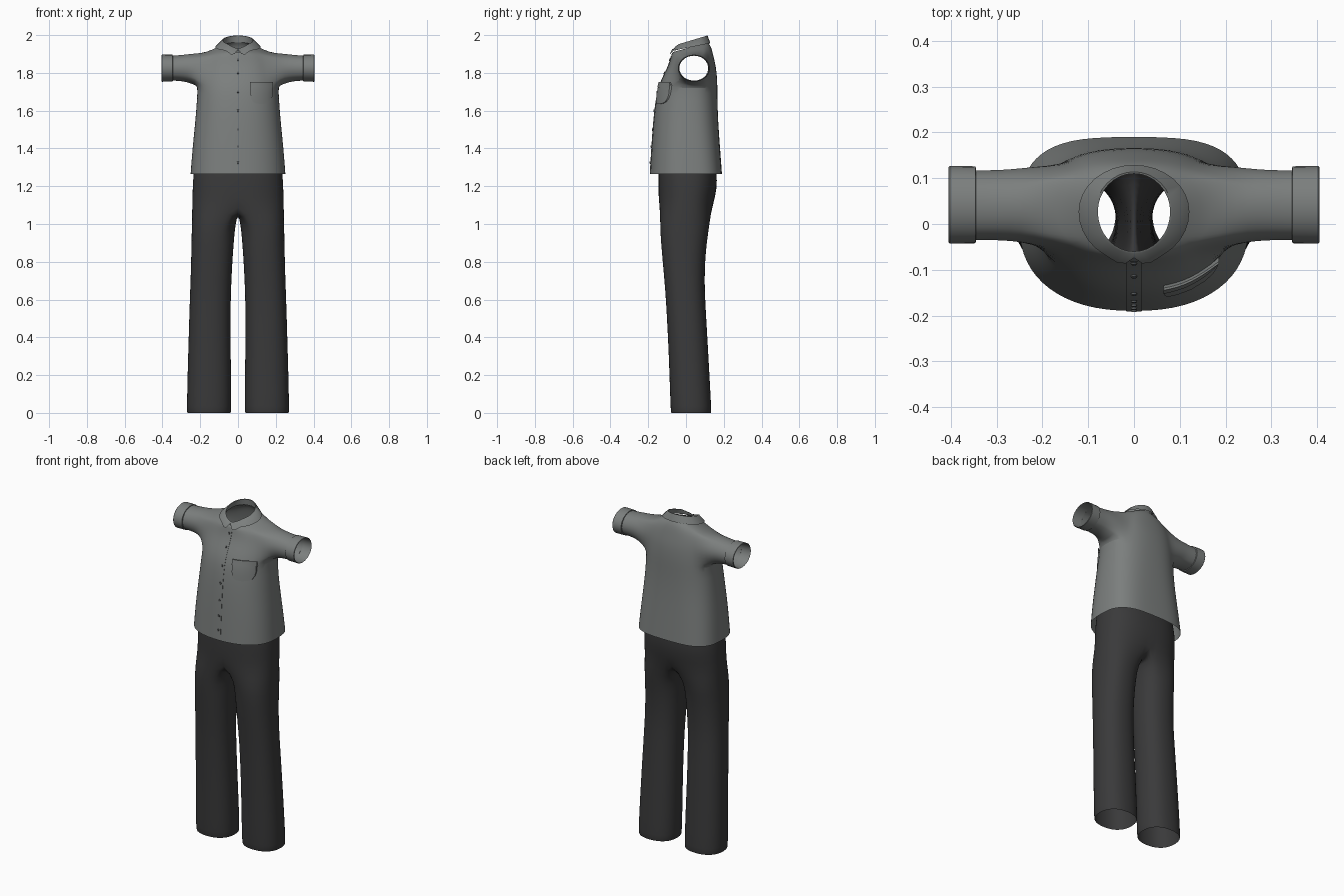
import bpy, bmesh, math
from mathutils import Vector
from mathutils.bvhtree import BVHTree

if "Cube" in bpy.data.objects:
    bpy.data.objects.remove(bpy.data.objects["Cube"])


def material(name, rgb):
    m = bpy.data.materials.new(name)
    m.diffuse_color = (*rgb, 1)
    m.use_nodes = True
    m.node_tree.nodes["Principled BSDF"].inputs["Base Color"].default_value = m.diffuse_color
    return m


GREY = material("shirt grey", (0.20, 0.212, 0.208))
DARK = material("trouser charcoal", (0.042, 0.042, 0.043))
BUTTON = material("button grey", (0.10, 0.105, 0.105))


def finish(bm, name, mat, mirror=False, subsurf=0, angle=40):
    bmesh.ops.recalc_face_normals(bm, faces=bm.faces)
    me = bpy.data.meshes.new(name)
    bm.to_mesh(me)
    bm.free()
    me.materials.append(mat)
    ob = bpy.data.objects.new(name, me)
    bpy.context.collection.objects.link(ob)
    if mirror:
        md = ob.modifiers.new("mirror", 'MIRROR')
        md.use_clip = True
        md.merge_threshold = 0.0005
    if subsurf:
        ob.modifiers.new("smooth", 'SUBSURF').levels = subsurf
        ob.modifiers["smooth"].render_levels = subsurf
    bpy.ops.object.select_all(action='DESELECT')
    ob.select_set(True)
    bpy.context.view_layer.objects.active = ob
    bpy.ops.object.shade_smooth_by_angle(angle=math.radians(angle))
    return ob


def bridge(bm, a, b, closed=False):
    n = len(a)
    for i in range(n if closed else n - 1):
        j = (i + 1) % n
        bm.faces.new((a[i], a[j], b[j], b[i]))


def power(v, n):
    return math.copysign(abs(v) ** (2 / n), v)


def half_ring(bm, z, a, yf, yb, yc, nf, nb, tilt=0, count=17):
    """Half of a rounded outline, from front centre round the side to back centre."""
    out = []
    for i in range(count):
        t = -math.pi / 2 + math.pi * i / (count - 1)
        n = nf if t < 0 else nb
        x = a * power(max(math.cos(t), 0), n) if 0 < i < count - 1 else 0
        y = yc + (yc - yf if t < 0 else yb - yc) * power(math.sin(t), n)
        out.append(bm.verts.new((x, y, z + tilt * (y - yc) / 0.1)))
    return out


# Shirt body: stacked outlines with an armhole that grows into a sleeve
SHIRT = [  # z, half width, front y, back y, mid y, front and back roundness, tilt
    (1.265, .252, -.191, .191, .0, 2.3, 3.2, 0),
    (1.40, .242, -.183, .181, .0, 2.3, 3.0, 0),
    (1.55, .226, -.173, .170, .01, 2.3, 2.7, 0),
    (1.66, .218, -.160, .167, .02, 2.3, 2.5, 0),
    (1.73, .214, -.145, .167, .03, 2.3, 2.4, 0),
    (1.785, .208, -.120, .164, .04, 2.3, 2.3, 0),
    (1.83, .201, -.097, .159, .042, 2.3, 2.3, 0),
    (1.87, .191, -.085, .149, .042, 2.3, 2.3, .005),
    (1.907, .167, -.078, .139, .04, 2.2, 2.2, .012),
    (1.927, .125, -.075, .129, .035, 2.1, 2.1, .02),
    (1.937, .093, -.066, .116, .027, 2, 2, .028)]
bm = bmesh.new()
rings = [half_ring(bm, *r) for r in SHIRT]
C0, C1, R0, R1 = 4, 12, 4, 8        # armhole columns and rows
for r in range(len(rings) - 1):
    for c in range(16):
        if not (C0 <= c < C1 and R0 <= r < R1):
            bm.faces.new((rings[r][c], rings[r][c + 1], rings[r + 1][c + 1], rings[r + 1][c]))
hole = ([rings[R0][c] for c in range(C0, C1)] + [rings[r][C1] for r in range(R0, R1)]
        + [rings[R1][c] for c in range(C1, C0, -1)] + [rings[r][C0] for r in range(R1, R0, -1)])
angles = [math.atan2((v.co.z - 1.82) / .085, (v.co.y - .042) / .09) for v in hole]
prev = hole
for x, ry, rz, zc in [(.228, .086, .085, 1.818), (.27, .081, .074, 1.825),
                      (.31, .079, .069, 1.825), (.35, .079, .067, 1.825)]:
    ring = [bm.verts.new((x, .042 + ry * math.cos(t), zc + rz * math.sin(t))) for t in angles]
    bridge(bm, prev, ring, True)
    prev = ring
shirt = finish(bm, "shirt", GREY, mirror=True, subsurf=1)

# Sleeve cuffs: short folded bands
bm = bmesh.new()
prev = None
for x, ry, rz in [(.345, .077, .066), (.346, .084, .071), (.402, .085, .072),
                  (.405, .082, .069), (.345, .078, .066)]:
    ring = [bm.verts.new((x, .042 + ry * math.cos(k * math.tau / 28),
                          1.825 + rz * math.sin(k * math.tau / 28))) for k in range(28)]
    if prev:
        bridge(bm, prev, ring, True)
    prev = ring
finish(bm, "sleeve_cuffs", GREY, mirror=True)

# Collar: inner stand, top fold and outer fall with pointed front tips
bm = bmesh.new()
stand = half_ring(bm, 1.94, .088, -.062, .113, .027, 2, 2, .025)
top = half_ring(bm, 1.972, .079, -.060, .110, .027, 2, 2, .03)
fold = half_ring(bm, 1.972, .084, -.065, .114, .027, 2, 2, .03)
fall = half_ring(bm, 1.937, .121, -.084, .129, .027, 2, 2, .02)
for ring, dz in ((top, .018), (fold, .018)):      # neckline dips at the front
    for i in range(4):
        ring[i].co.z -= dz * (1 - i / 4)
fall[0].co = (0, -.074, 1.925)
fall[1].co = (.018, -.086, 1.900)
fall[2].co = (.036, -.085, 1.897)
for a, b in ((stand, top), (top, fold), (fold, fall)):
    bridge(bm, a, b)
finish(bm, "collar", GREY, mirror=True, angle=50)

# Surface lookup used to lay details on the shirt front
bpy.context.view_layer.update()
tree = BVHTree.FromObject(shirt, bpy.context.evaluated_depsgraph_get())


def front(x, z, lift=0.0):
    hit = tree.ray_cast(Vector((x, -1, z)), Vector((0, 1, 0)))[0]
    return Vector((x, hit.y - lift, z))


# Chest pocket: rounded bag with closed sides and a slightly gaping top
bm = bmesh.new()
outline = [(-1, .1), (-1, .05), (-.95, .03), (-.8, .012), (-.5, .003), (0, 0)]
outline += [(-u, h) for u, h in outline[-2::-1]]
cols = []
for u, h in outline:
    x = .125 + .058 * u
    col = [bm.verts.new(front(x, 1.635 + h, -.002))]
    for k in range(5):
        z = 1.635 + h + (.105 - h) * k / 4
        col.append(bm.verts.new(front(x, z, .006 + .006 * max(0, (z - 1.635) / .105))))
    cols.append(col)
for a, b in zip(cols, cols[1:]):
    bridge(bm, a, b)
bmesh.ops.remove_doubles(bm, verts=bm.verts, dist=.0002)
finish(bm, "pocket", GREY)

# Pocket top band
bm = bmesh.new()
rows = []
for z, lift in ((1.722, -.002), (1.722, .014), (1.752, .017), (1.752, .012), (1.735, .0)):
    rows.append([bm.verts.new(front(.125 + .061 * (k / 4 - 1), z, lift)) for k in range(9)])
for a, b in zip(rows, rows[1:]):
    bridge(bm, a, b)
finish(bm, "pocket_band", GREY)

# Button placket: thin raised strip down the centre
bm = bmesh.new()
rows = []
for x, lift in ((-.016, -.001), (-.016, .002), (0, .002), (.016, .002), (.016, -.001)):
    rows.append([bm.verts.new(front(x, 1.268 + .62 * k / 20, lift)) for k in range(21)])
for a, b in zip(rows, rows[1:]):
    bridge(bm, a, b)
finish(bm, "placket", GREY)

# Buttons
bm = bmesh.new()
for z in (1.87, 1.8, 1.7, 1.6, 1.5, 1.41, 1.325):
    p = front(0, z, .003)
    n = (front(0, z + .01) - front(0, z - .01)).cross(Vector((1, 0, 0)))
    rot = (-n if n.y > 0 else n).to_track_quat('Z', 'Y').to_matrix().to_4x4()
    rot.translation = p
    bmesh.ops.create_cone(bm, cap_ends=True, segments=10, radius1=.007, radius2=.006,
                          depth=.006, matrix=rot)
finish(bm, "buttons", BUTTON)

# Trousers: hip outlines split at the crotch into a leg, mirrored
bm = bmesh.new()
hips = [half_ring(bm, *r) for r in (
    (1.36, .222, -.14, .15, .01, 2.4, 2.4, 0), (1.27, .237, -.146, .164, .01, 2.4, 2.4, 0),
    (1.19, .241, -.147, .165, .01, 2.4, 2.4, 0), (1.10, .243, -.144, .145, .005, 2.4, 2.4, 0))]
for a, b in zip(hips, hips[1:]):
    bridge(bm, a, b)
last = hips[-1]
crotch = []
for k in range(1, 8):
    s = k / 8
    crotch.append(bm.verts.new((0, .145 - .289 * s, 1.10 - .045 * math.sin(math.pi * s) ** .6)))
prev = last + crotch
for z, x0, x1, yf, yb in [(1.0, .013, .245, -.139, .126), (.9, .022, .247, -.133, .110),
                          (.8, .029, .249, -.124, .102), (.7, .034, .252, -.115, .099),
                          (.6, .038, .256, -.107, .102), (.4, .039, .262, -.096, .114),
                          (.2, .036, .268, -.088, .125), (.004, .035, .272, -.082, .136)]:
    cx, cy, rx, ry = (x0 + x1) / 2, (yf + yb) / 2, (x1 - x0) / 2, (yb - yf) / 2
    ring = []
    for i in range(24):
        t = math.radians(-120 + 15 * i)
        ring.append(bm.verts.new((cx + rx * power(math.cos(t), 2.3),
                                  cy + ry * power(math.sin(t), 2.3), z)))
    bridge(bm, prev, ring, True)
    prev = ring
# narrow turned-in hem at the ankle
inner = [bm.verts.new((cx + (v.co.x - cx) * .97, cy + (v.co.y - cy) * .97, .0)) for v in prev]
bridge(bm, prev, inner, True)
finish(bm, "trousers", DARK, mirror=True, subsurf=1, angle=60)
